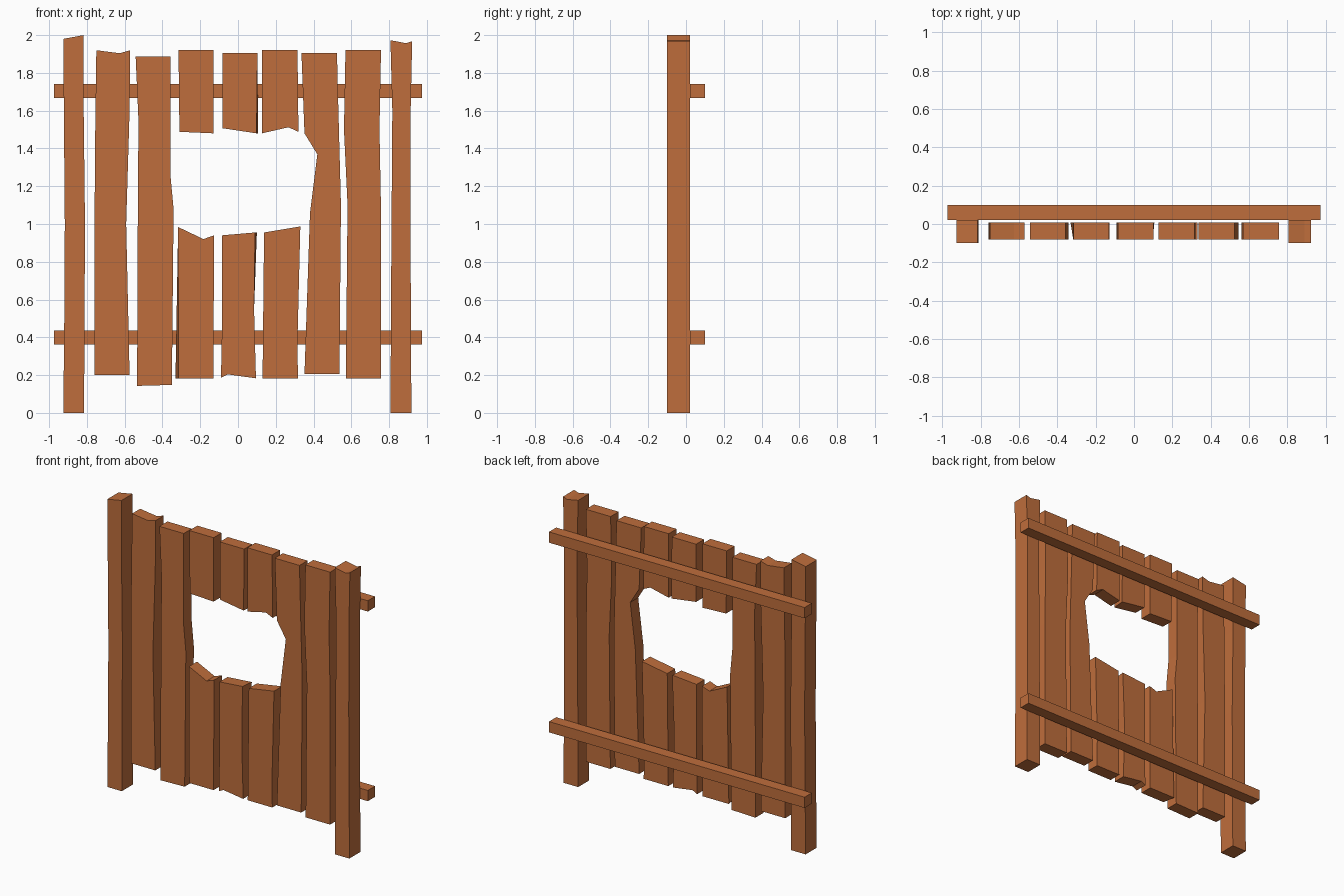
import bpy, bmesh

wood = bpy.data.materials.new("wood")
wood.diffuse_color = (0.52, 0.155, 0.045, 1)


def board(name, outline, y0, y1):
    """Extrude an x-z outline from y0 to y1; an optional third value shifts the back x."""
    bm = bmesh.new()
    front = [bm.verts.new((p[0], y0, p[1])) for p in outline]
    back = [bm.verts.new((p[0] + (p[2] if len(p) > 2 else 0), y1, p[1])) for p in outline]
    bm.faces.new(front)
    bm.faces.new(back[::-1])
    n = len(outline)
    for i in range(n):
        j = (i + 1) % n
        bm.faces.new((front[i], back[i], back[j], front[j]))
    bmesh.ops.recalc_face_normals(bm, faces=bm.faces)
    mesh = bpy.data.meshes.new(name)
    bm.to_mesh(mesh)
    bm.free()
    mesh.materials.append(wood)
    obj = bpy.data.objects.new(name, mesh)
    bpy.context.collection.objects.link(obj)


# Posts at each side
posts = {
    "post_left": [(-.925, 0), (-.815, 0), (-.81, 1), (-.817, 1.6), (-.817, 2),
                  (-.925, 1.98), (-.917, 1.0), (-.92, .45)],
    "post_right": [(.807, 0), (.918, 0), (.913, 1.0), (.914, 1.6), (.922, 1.968),
                   (.89, 1.957), (.807, 1.973), (.817, 1.6), (.812, .9)],
}
for name, outline in posts.items():
    board(name, outline, -.10, .02)

# Uneven planks, with three broken in the middle
planks = {
    "plank_1": [(-.76, .2), (-.574, .2), (-.592, 1), (-.574, 1.6), (-.571, 1.92),
                (-.627, 1.904), (-.75, 1.92), (-.757, 1.4), (-.76, .9)],
    "plank_2": [(-.534, .143), (-.35, .148), (-.341, 1.08), (-.357, 1.25), (-.357, 1.888),
                (-.542, 1.888), (-.527, 1.55), (-.532, .8)],
    "plank_3_upper": [(-.31, 1.488), (-.13, 1.48), (-.13, 1.92), (-.315, 1.92)],
    "plank_3_lower": [(-.315, .183, -.016), (-.13, .183), (-.127, .94), (-.183, .92), (-.317, .984)],
    "plank_4_upper": [(-.082, 1.507), (.098, 1.48, .008), (.103, 1.904), (-.082, 1.904)],
    "plank_4_lower": [(-.09, .186), (-.055, .204), (.095, .183), (.085, .55), (.09, .955, .01),
                      (-.085, .94), (-.085, .44)],
    "plank_5_upper": [(.127, 1.48), (.267, 1.512), (.32, 1.488), (.315, 1.92), (.127, 1.92)],
    "plank_5_lower": [(.13, .183), (.317, .183), (.315, .39), (.33, .987), (.138, .955)],
    "plank_6": [(.352, .207), (.537, .207), (.545, 1.1), (.53, 1.66), (.524, 1.904),
                (.336, 1.904), (.352, 1.48), (.42, 1.369), (.381, 1.056)],
    "plank_7": [(.571, .183), (.757, .183), (.757, 1.08), (.749, 1.5), (.757, 1.92),
                (.569, 1.92), (.561, 1.5), (.58, 1.1)],
}
for name, outline in planks.items():
    board(name, outline, -.08, .007)

# Horizontal rails on the back
for name, z0, z1 in (("rail_lower", .363, .437), ("rail_upper", 1.668, 1.742)):
    board(name, [(-.973, z0), (.973, z0), (.973, z1), (-.973, z1)], .022, .10)
